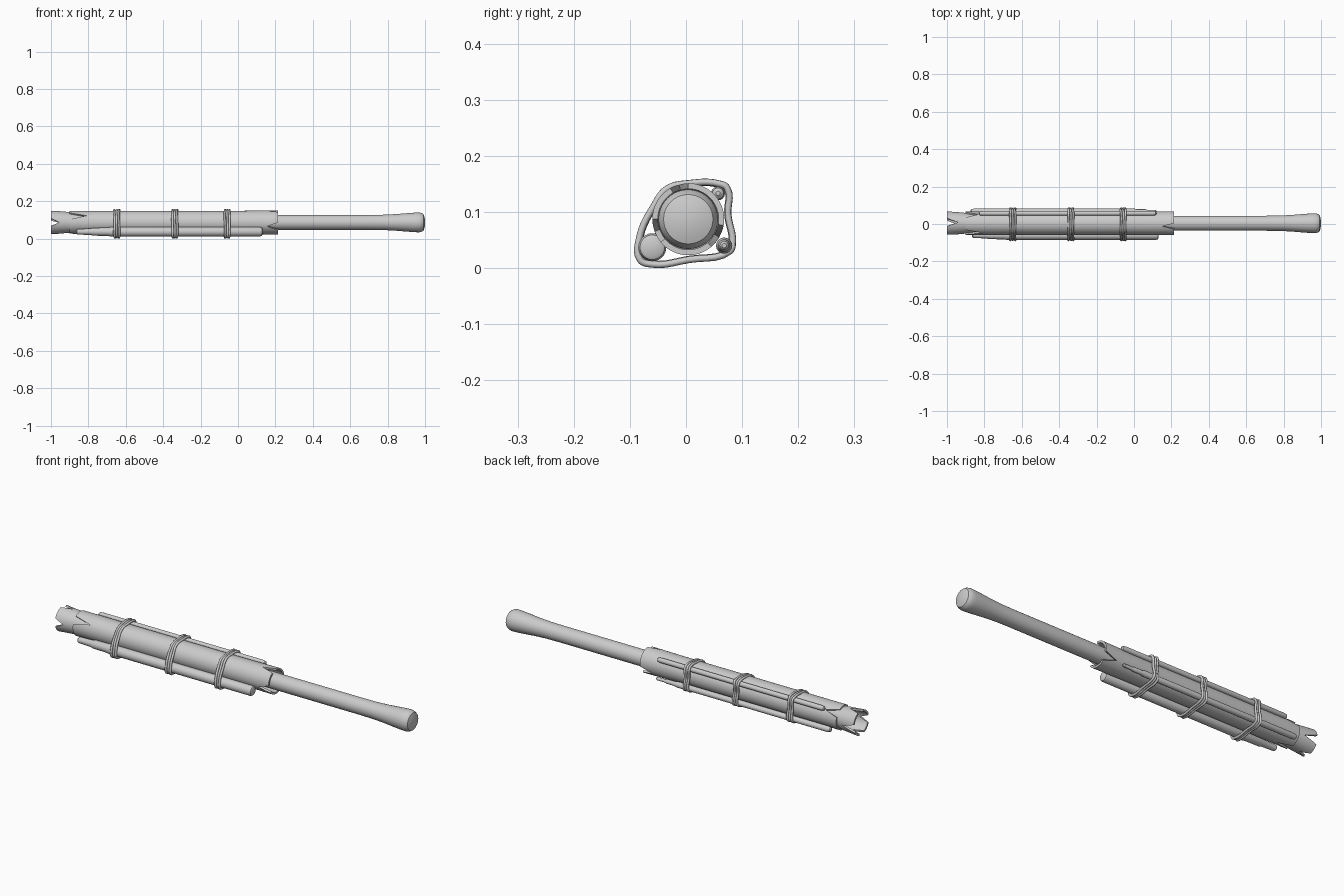
import bpy, bmesh, math

if "Cube" in bpy.data.objects:
    bpy.data.objects.remove(bpy.data.objects["Cube"])

CY, CZ = 0.004, 0.087      # shared axis of sleeve and handle


def finish(name, bm, angle=35):
    bmesh.ops.recalc_face_normals(bm, faces=bm.faces)
    me = bpy.data.meshes.new(name)
    bm.to_mesh(me)
    bm.free()
    ob = bpy.data.objects.new(name, me)
    bpy.context.collection.objects.link(ob)
    bpy.ops.object.select_all(action='DESELECT')
    ob.select_set(True)
    bpy.context.view_layer.objects.active = ob
    bpy.ops.object.shade_smooth_by_angle(angle=math.radians(angle))
    return ob


def bridge(bm, a, b):
    n = len(a)
    for i in range(n):
        j = (i + 1) % n
        bm.faces.new((a[i], a[j], b[j], b[i]))


def rod(name, y, z, profile, n=24):
    """Solid turned rod along x from (x, radius) pairs."""
    bm = bmesh.new()
    rings = []
    for x, r in profile:
        rings.append([bm.verts.new((x, y + r * math.cos(2 * math.pi * i / n),
                                    z + r * math.sin(2 * math.pi * i / n))) for i in range(n)])
    for a, b in zip(rings, rings[1:]):
        bridge(bm, a, b)
    bm.faces.new(rings[0])
    bm.faces.new(rings[-1])
    return finish(name, bm)


def notch_depth(deg, notches):
    """V cuts: (centre angle, half width, depth)."""
    d = 0
    for c, w, depth in notches:
        off = abs((deg - c + 180) % 360 - 180)
        d = max(d, depth * (1 - off / w))
    return d


def split_tube(name, x0, x1, radius, wall, left, right, steps=6, n=72):
    """Hollow tube along x whose ends are split by V notches."""
    bm = bmesh.new()
    rings = []
    path = [(i / steps, 0) for i in range(steps + 1)]
    path += [(1 - i / steps, wall) for i in range(steps + 1)]
    for t, inset in path:
        ring = []
        for i in range(n):
            deg = 360 * i / n
            a = math.radians(deg)
            xl = x0 + notch_depth(deg, left)
            xr = x1 - notch_depth(deg, right)
            x = xl + (xr - xl) * t
            r = radius(x) - inset
            ring.append(bm.verts.new((x, CY + r * math.cos(a), CZ + r * math.sin(a))))
        rings.append(ring)
    for k in range(len(rings)):
        bridge(bm, rings[k], rings[(k + 1) % len(rings)])
    return finish(name, bm)


# Split sleeve
split_tube("sleeve", -0.9, 0.215, lambda x: 0.062 + 0.002 * max(0, x / 0.2), 0.010,
           [(145, 20, 0.09), (40, 20, 0.07), (265, 20, 0.08)],
           [(105, 15, 0.065), (200, 20, 0.06), (330, 20, 0.065)])

# Flared collar at the far end
split_tube("flared_collar", -1.0, -0.78,
           lambda x: 0.052 + 0.012 * max(0, min(1, (-0.86 - x) / 0.14)), 0.010,
           [(180, 20, 0.045), (85, 20, 0.06), (350, 20, 0.07), (265, 20, 0.05)], [])

# Handle with swollen rounded end
rod("handle", CY, CZ, [(-0.85, 0.040), (0.0, 0.040), (0.4, 0.040), (0.7, 0.040), (0.78, 0.041),
                       (0.84, 0.044), (0.90, 0.049), (0.95, 0.0525), (0.97, 0.053),
                       (0.982, 0.050), (0.992, 0.044), (0.998, 0.026), (1.0, 0.006)], 40)

# Side splints
rod("thick_splint", -0.060, 0.037, [(-0.865, 0.010), (-0.86, 0.015), (-0.79, 0.017), (-0.775, 0.021),
                                    (-0.70, 0.022), (-0.68, 0.025), (0.118, 0.025),
                                    (0.127, 0.022), (0.13, 0.017)])
rod("upper_splint", 0.057, 0.133, [(-0.83, 0.004), (-0.825, 0.010), (-0.81, 0.0125), (0.10, 0.0125),
                                   (0.115, 0.010), (0.12, 0.004)], 16)
rod("lower_splint", 0.068, 0.040, [(-0.875, 0.005), (-0.87, 0.011), (-0.855, 0.0145), (0.0, 0.0145),
                                   (0.015, 0.011), (0.06, 0.011), (0.07, 0.008),
                                   (0.115, 0.008), (0.12, 0.004)], 16)

# Cord bindings: three parallel loops at each place, following the bundle outline
R = 0.006
loop = [(-.082, .015), (-.064, .007), (.006, .015), (.078, .030), (.083, .042), (.075, .095),
        (.073, .143), (.060, .150), (.006, .151), (-.034, .141), (-.057, .111), (-.083, .054)]
for b, bx in enumerate((-0.648, -0.338, -0.058)):
    cu = bpy.data.curves.new("cord_binding", 'CURVE')
    cu.dimensions = '3D'
    cu.bevel_depth = R
    cu.bevel_resolution = 2
    cu.resolution_u = 5
    for k in (-1, 0, 1):
        sp = cu.splines.new('BEZIER')
        sp.bezier_points.add(len(loop) - 1)
        s = 1.0 if k else 0.985
        for i, (p, (y, z)) in enumerate(zip(sp.bezier_points, loop)):
            wob = 0.0015 * math.sin(i * 1.7 + k + b)
            p.co = (bx + k * 0.0115 + wob, y * s, 0.08 + (z - 0.08) * s)
            p.handle_left_type = p.handle_right_type = 'AUTO'
        sp.use_cyclic_u = True
    ob = bpy.data.objects.new(f"cord_binding_{b + 1}", cu)
    bpy.context.collection.objects.link(ob)
